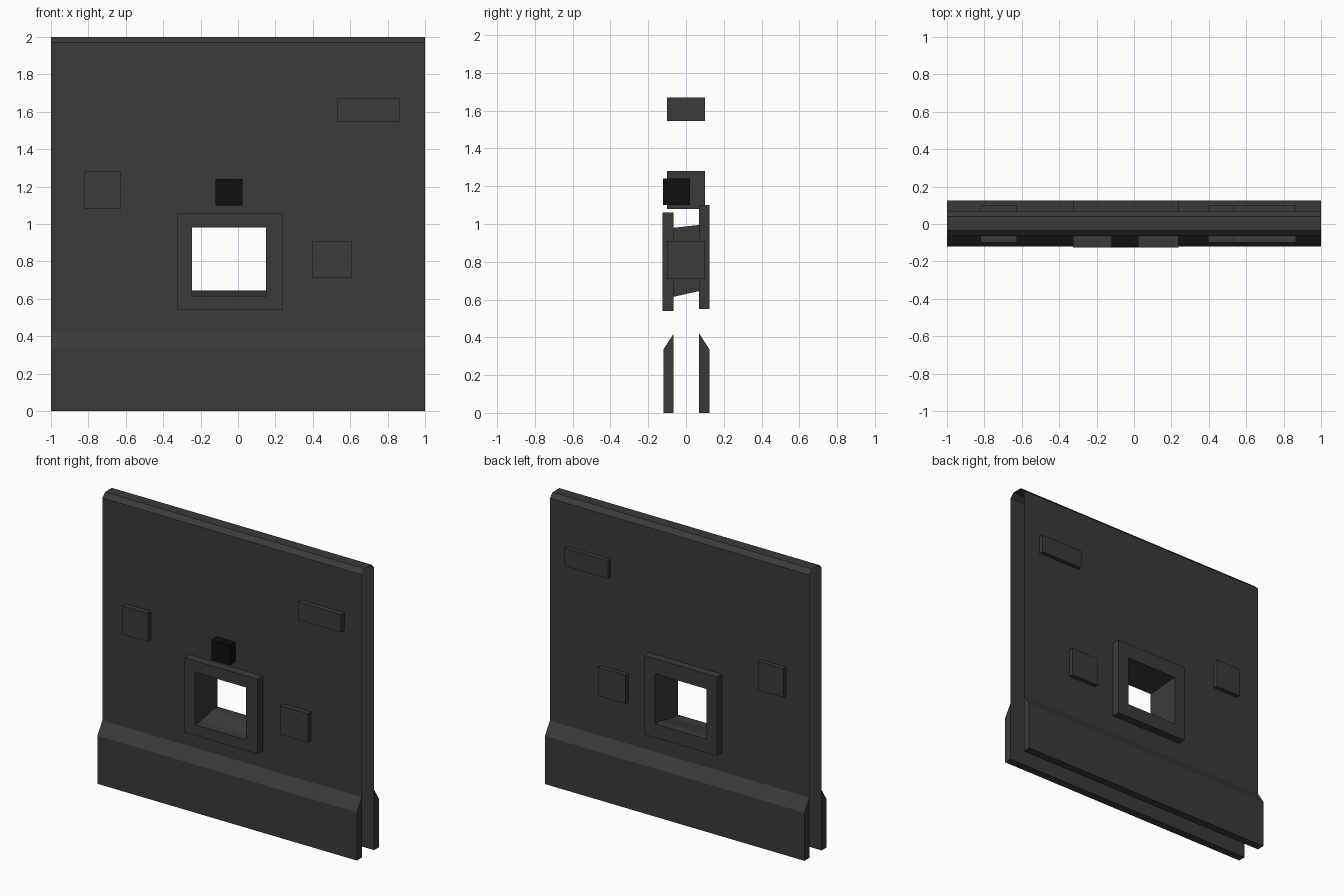
import bpy

if "Cube" in bpy.data.objects:
    bpy.data.objects.remove(bpy.data.objects["Cube"])

def material(name, v):
    m = bpy.data.materials.new(name)
    m.diffuse_color = (v, v, v, 1)
    m.use_nodes = True
    m.node_tree.nodes["Principled BSDF"].inputs["Base Color"].default_value = m.diffuse_color
    return m

DARK = material("dark_grey", 0.042)
BLACK = material("black", 0.005)

def mesh(name, verts, faces, mat=DARK):
    me = bpy.data.meshes.new(name)
    me.from_pydata(verts, [], faces)
    me.update()
    me.materials.append(mat)
    ob = bpy.data.objects.new(name, me)
    bpy.context.collection.objects.link(ob)
    return ob

def box(name, x0, x1, y0, y1, z0, z1, mat=DARK):
    v = [(x, y, z) for x in (x0, x1) for y in (y0, y1) for z in (z0, z1)]
    f = [(0, 1, 3, 2), (4, 6, 7, 5), (0, 4, 5, 1), (2, 3, 7, 6), (0, 2, 6, 4), (1, 5, 7, 3)]
    return mesh(name, v, f, mat)

def rect(y, x0, x1, z0, z1):
    return [(x0, y, z0), (x1, y, z0), (x1, y, z1), (x0, y, z1)]

def bridge(a, b):
    # four quads joining two rectangles given by their first vertex index
    return [(a + i, a + (i + 1) % 4, b + (i + 1) % 4, b + i) for i in range(4)]

F, B = -0.065, 0.07                     # wall face positions
HX = (-0.245, 0.15)                     # opening width
HOLE_F, HOLE_B = HX + (0.615, 0.98), HX + (0.645, 0.995)
BASE, SHOULDER, TOP = 0.42, 1.97, 2.0

# Wall faces with window openings, open at both ends
outer = (-1, 1, BASE, SHOULDER)
mesh("front_wall", rect(F, *outer) + rect(F, *HOLE_F), bridge(0, 4))
mesh("back_wall", rect(B, *outer) + rect(B, *HOLE_B),
     [f[::-1] for f in bridge(0, 4)])

# Chamfered top strip
prof = [(F, SHOULDER), (F + 0.03, TOP), (B - 0.03, TOP), (B, SHOULDER)]
mesh("wall_top", [(x, y, z) for x in (-1, 1) for y, z in prof],
     [(i, i + 4, i + 5, i + 1) for i in range(3)])

# Skirting boards with sloped top edge
for name, inner, out in (("front_skirting", F, -0.12), ("back_skirting", B, 0.125)):
    p = [(inner, 0), (out, 0), (out, 0.335), (inner, BASE)]
    if out > 0:
        p.reverse()
    mesh(name, [(x, y, z) for x in (-1, 1) for y, z in p],
         [(3, 2, 1, 0), (4, 5, 6, 7)] + [f[::-1] for f in bridge(4, 0)])

# Window frames, one per side
def frame(name, y0, y1, out, hole):
    v = rect(y0, *out) + rect(y0, *hole) + rect(y1, *out) + rect(y1, *hole)
    f = bridge(0, 4) + bridge(12, 8) + bridge(8, 0) + bridge(4, 12)
    return mesh(name, v, f)

frame("front_window_frame", -0.125, F, (-0.325, 0.238, 0.54, 1.06), HOLE_F)
frame("back_window_frame", B, 0.125, (-0.325, 0.238, 0.55, 1.10), HOLE_B)

# Tunnel joining the two openings
mesh("window_lining", rect(F, *HOLE_F) + rect(B, *HOLE_B), bridge(0, 4))

# Raised blocks running through the wall
for i, (x0, x1, z0, z1) in enumerate([(-0.82, -0.625, 1.08, 1.28),
                                      (0.533, 0.865, 1.545, 1.67),
                                      (0.395, 0.61, 0.71, 0.91)]):
    box(f"wall_block_{i + 1}", x0, x1, -0.1, 0.1, z0, z1)

# Small black box above the window
box("black_box", -0.12, 0.025, -0.122, 0.02, 1.10, 1.24, BLACK)
